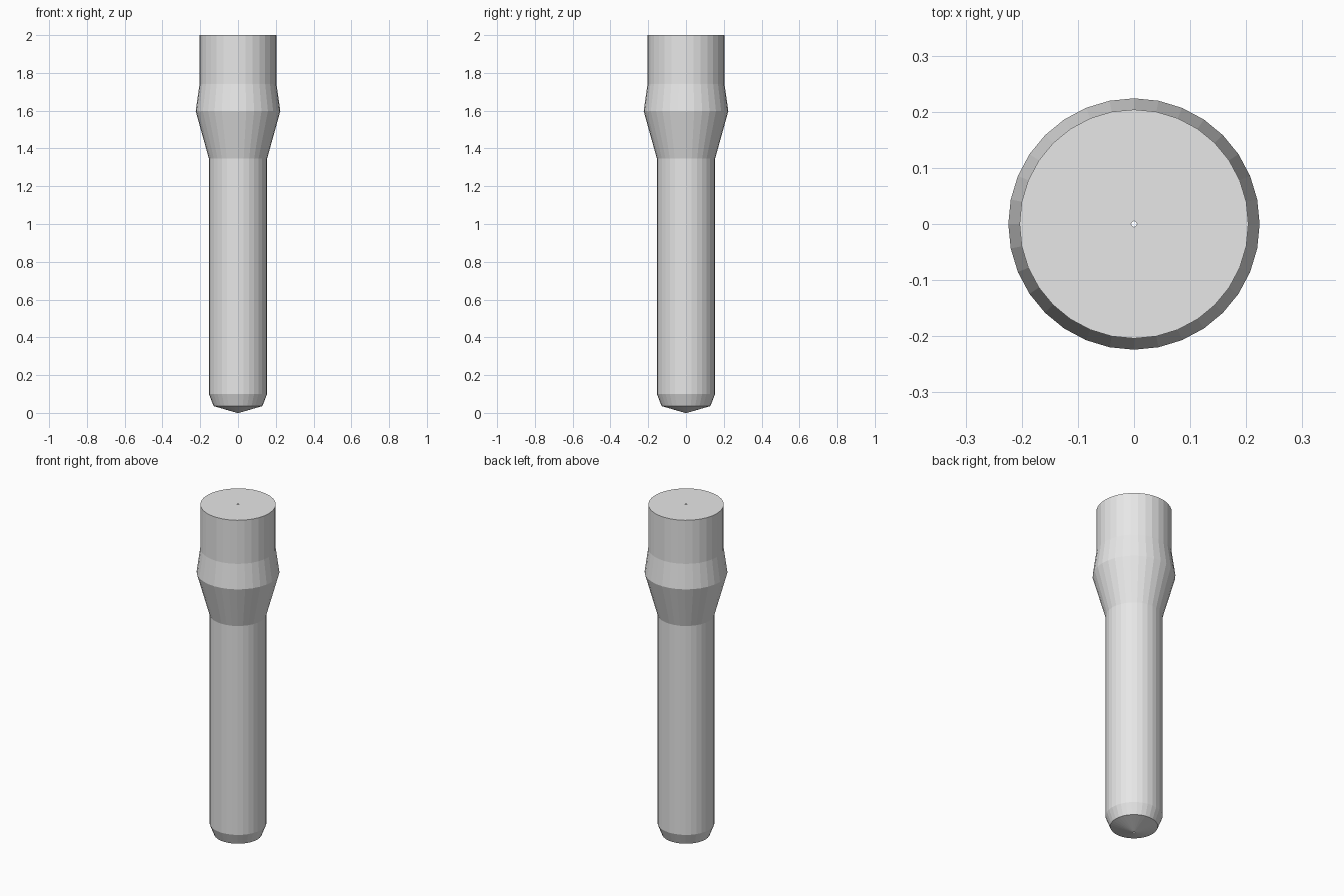
import bpy, bmesh, math

if "Cube" in bpy.data.objects:
    bpy.data.objects.remove(bpy.data.objects["Cube"])

SIDES = 32
# (radius, height) outline from the pointed tip up to the flat head
PROFILE = [(0.005, 0.0), (0.129, 0.036), (0.154, 0.10), (0.154, 1.346),
           (0.224, 1.597), (0.204, 1.74), (0.204, 2.0), (0.005, 2.0)]

steel = bpy.data.materials.new("light grey")
steel.diffuse_color = (0.8, 0.8, 0.8, 1.0)
steel.use_nodes = True
steel.node_tree.nodes["Principled BSDF"].inputs["Base Color"].default_value = steel.diffuse_color


def lathe(name, profile, material):
    """Revolve a profile around z, leaving the pinhole ends open."""
    bm = bmesh.new()
    rings = []
    for r, z in profile:
        rings.append([bm.verts.new((r * math.cos(2 * math.pi * i / SIDES),
                                    r * math.sin(2 * math.pi * i / SIDES), z))
                      for i in range(SIDES)])
    for low, high in zip(rings, rings[1:]):
        for i in range(SIDES):
            j = (i + 1) % SIDES
            bm.faces.new((low[i], low[j], high[j], high[i]))
    mesh = bpy.data.meshes.new(name)
    bm.to_mesh(mesh)
    bm.free()
    mesh.materials.append(material)
    obj = bpy.data.objects.new(name, mesh)
    bpy.context.collection.objects.link(obj)
    return obj


# Pin: conical tip, chamfer, long shaft, flared collar and head
lathe("pin", PROFILE, steel)
